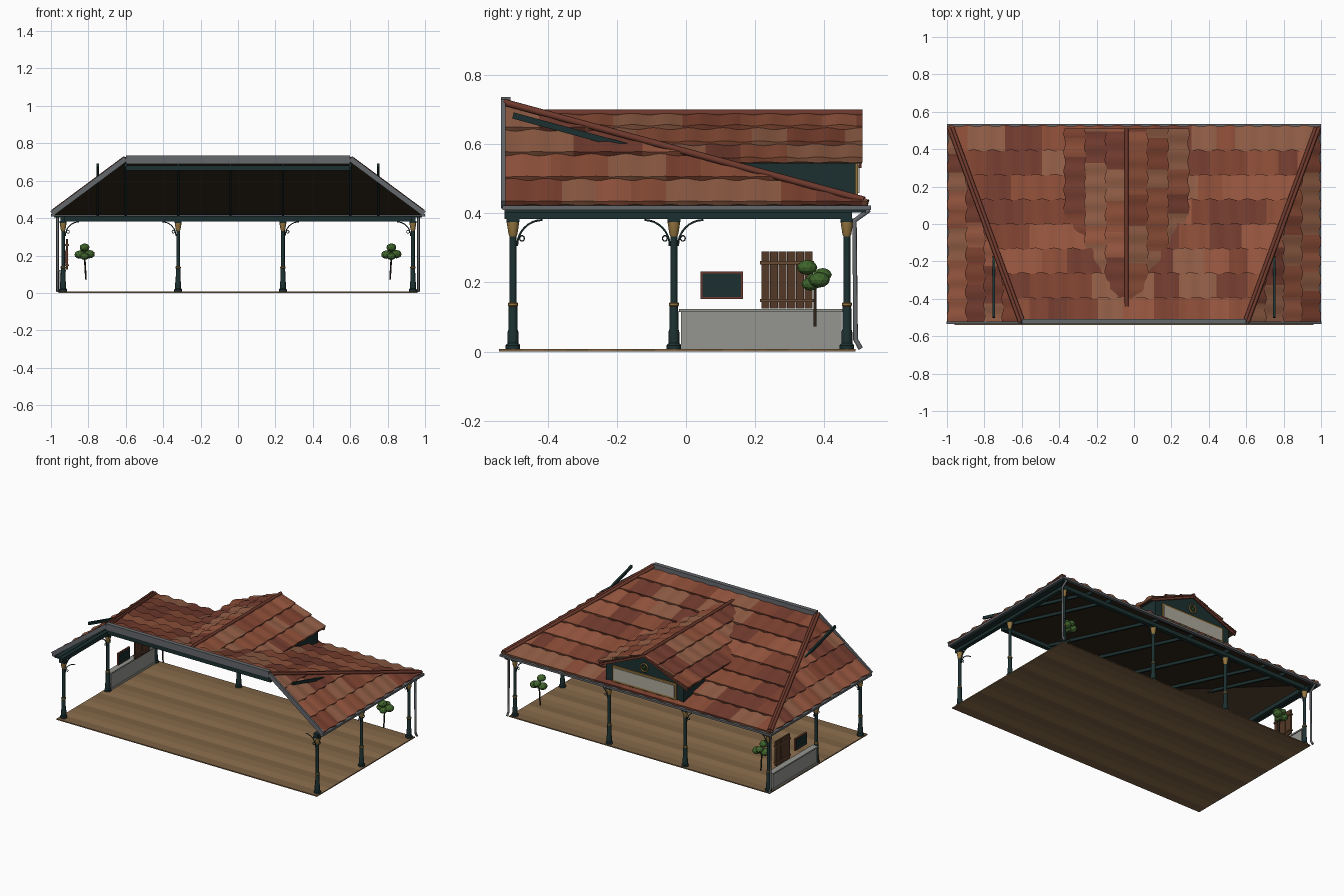
import bpy, bmesh, random
from math import sin, cos, pi
from mathutils import Vector as V, Matrix

if "Cube" in bpy.data.objects:
    bpy.data.objects.remove(bpy.data.objects["Cube"])

random.seed(4)

def mat(name, r, g, b):
    m = bpy.data.materials.new(name)
    m.diffuse_color = (r, g, b, 1)
    m.use_nodes = True
    m.node_tree.nodes["Principled BSDF"].inputs["Base Color"].default_value = m.diffuse_color
    return m

IRON = mat("dark_green_iron", .012, .03, .03)
GOLD = mat("brass", .30, .18, .05)
DARK = mat("ceiling_wood", .035, .022, .012)
STONE = mat("stone", .30, .30, .28)
ZINC = mat("zinc", .13, .14, .15)
CREAM = mat("sign_cream", .42, .40, .33)
LEAF = mat("leaf", .05, .13, .025)
BARK = mat("bark", .03, .018, .01)
RIDGE = mat("ridge_clay", .15, .04, .025)
BOARD = mat("board_brown", .085, .04, .02)
FLOOR = [mat("floor_%d" % i, .25 * k, .15 * k, .07 * k) for i, k in enumerate((.8, .95, 1.1))]
TILES = [mat("tile_%d" % i, *c) for i, c in enumerate(
    ((.21, .055, .03), (.26, .075, .038), (.31, .095, .05), (.17, .045, .028), (.28, .11, .06)))]

def finish(name, bm, mats, angle=None):
    me = bpy.data.meshes.new(name)
    bm.to_mesh(me)
    bm.free()
    ob = bpy.data.objects.new(name, me)
    bpy.context.collection.objects.link(ob)
    for m in mats:
        me.materials.append(m)
    if angle:
        bpy.ops.object.select_all(action='DESELECT')
        ob.select_set(True)
        bpy.context.view_layer.objects.active = ob
        bpy.ops.object.shade_smooth_by_angle(angle=angle)
    return ob

def box(name, x, y, z, m):
    bm = bmesh.new()
    bmesh.ops.create_cube(bm, size=1)
    for v in bm.verts:
        v.co = [(r[0] + r[1]) / 2 + c * (r[1] - r[0]) for c, r in zip(v.co, (x, y, z))]
    return finish(name, bm, [m])

def beam(name, a, b, w, h, m):
    """Rectangular bar from a to b."""
    a, b = V(a), V(b)
    d = (b - a).normalized()
    side = V((0, 0, 1)).cross(d).normalized()
    up = d.cross(side)
    rot = Matrix((d, side, up)).transposed()
    bm = bmesh.new()
    bmesh.ops.create_cube(bm, size=1)
    for v in bm.verts:
        v.co = (a + b) / 2 + rot @ V((v.co.x * (b - a).length, v.co.y * w, v.co.z * h))
    return finish(name, bm, [m])

def tube(name, pts, r, m, closed=False):
    cu = bpy.data.curves.new(name, 'CURVE')
    cu.dimensions = '3D'
    cu.bevel_depth, cu.bevel_resolution, cu.use_fill_caps = r, 2, True
    sp = cu.splines.new('POLY')
    sp.points.add(len(pts) - 1)
    for p, q in zip(sp.points, pts):
        p.co = (*q, 1)
    sp.use_cyclic_u = closed
    cu.materials.append(m)
    ob = bpy.data.objects.new(name, cu)
    bpy.context.collection.objects.link(ob)

def lathe(name, x, y, profile, m, n=12):
    bm = bmesh.new()
    rings = [[bm.verts.new((x + r * cos(2 * pi * i / n), y + r * sin(2 * pi * i / n), z))
              for i in range(n)] for r, z in profile]
    for a, b in zip(rings, rings[1:]):
        for i in range(n):
            bm.faces.new((a[i], a[(i + 1) % n], b[(i + 1) % n], b[i]))
    bm.faces.new(rings[0][::-1])
    bm.faces.new(rings[-1])
    finish(name, bm, [m], .6)

def sheet(name, pts, m):
    bm = bmesh.new()
    bm.faces.new([bm.verts.new(p) for p in pts])
    finish(name, bm, [m])

def tiled(name, o, u, v, length, rows, clips):
    """Overlapping rows of wavy tiles, cut back to the clip planes."""
    o, u, v = V(o), V(u), V(v)
    n = u.cross(v).normalized()
    n = n if n.z > 0 else -n
    h, d = v.length / rows, v.normalized()
    seg = round(length / .0167)
    bm = bmesh.new()
    for r in range(rows):
        strip, left, mi = [], 0, 0
        for i in range(seg + 1):
            a = length * i / seg
            w = .004 * sin(2 * pi * a / .1 + r * 2)
            p = o + u * a
            top, low = max(0, r * h - .01), (r + 1) * h
            strip.append([bm.verts.new(p + d * t + n * q) for t, q in
                          ((top, .004 + w * .6), (low + w - .004, .015 + w), (low + w - .004, 0))])
        for a, b in zip(strip, strip[1:]):
            if left == 0:
                left, mi = random.choice((6, 8, 10, 12)), random.randrange(len(TILES))
            left -= 1
            for k in (0, 1):
                f = bm.faces.new((a[k], b[k], b[k + 1], a[k + 1]))
                f.material_index = mi
    for co, no in clips:
        bmesh.ops.bisect_plane(bm, geom=bm.verts[:] + bm.edges[:] + bm.faces[:],
                               plane_co=co, plane_no=no, clear_outer=True)
    finish(name, bm, TILES, .6)

# key roof heights and lines
YF, YB, ZT, ZE, XR, XE = -.525, .525, .705, .42, .6, .99
def roof_z(y):
    return ZT + (ZE - ZT) * (y - YF) / (YB - YF)
hip = V((YB - YF, -(XE - XR), 0))

# plank floor
for i in range(16):
    y = -.54 + i * 1.03 / 16
    box("floor_plank", (-.96, .96), (y, y + 1.03 / 16), (0, .007), FLOOR[i * 2 % 3])

# main half-hipped roof
tiled("main_roof_tiles", (-XE, YF, ZT), (1, 0, 0), (0, YB - YF, ZE - ZT), 2 * XE, 8,
      [((s * XR, YF, 0), (s * hip.x, hip.y, 0)) for s in (-1, 1)])
sheet("main_roof_ceiling", [(-XR, YF, ZT - .006), (XR, YF, ZT - .006),
                            (XE, YB, ZE - .006), (-XE, YB, ZE - .006)], DARK)
for s in (-1, 1):
    tiled("side_roof_tiles", (s * XR, YF, ZT), (0, 1, 0), (s * (XE - XR), 0, ZE - ZT), YB - YF, 4,
          [((s * XR, YF, 0), (-s * hip.x, -hip.y, 0))])
    sheet("side_roof_ceiling", [(s * XR, YF, ZT - .006), (s * XE, YF, ZE - .006),
                                (s * XE, YB, ZE - .006)], DARK)
    for k in (-.009, .009):
        tube("hip_cap", [(s * XR + k, YF, ZT + .015), (s * (XE - .01) + k, YB - .01, ZE + .018)], .01, RIDGE)
    beam("verge_flashing", (s * XR, -.528, ZT + .012), (s * .995, -.528, ZE + .004), .012, .028, ZINC)
    # gutters, side beams and downpipes
    box("side_gutter", sorted((s * .98, s)), (-.53, .535), (.409, .422), ZINC)
    box("side_beam", sorted((s * .925, s * .95)), (-.525, .48), (.383, .41), IRON)
    box("side_fascia", sorted((s * .95, s * .985)), (-.525, .52), (.402, .412), IRON)
    tube("downpipe", [(s * .965, .53, .41), (s * .965, .487, .378), (s * .965, .49, .035),
                      (s * .965, .505, .008)], .007, ZINC)
box("ridge_flashing", (-XR, XR), (-.535, -.507), (.69, .735), ZINC)
box("ridge_beam", (-XR, XR), (-.515, -.49), (.655, .68), IRON)
box("back_beam", (-.95, .95), (.453, .478), (.383, .41), IRON)
box("back_gutter", (-1, 1), (.515, .535), (.409, .422), ZINC)

# rafters, the outer ones stick out through the side slopes
for x in (-.75, -.6, -.32, -.04, .24, .6, .75):
    beam("rafter", (x, -.5, roof_z(-.5) - .016), (x, .5, roof_z(.5) - .016), .012, .018, IRON)

# iron posts: brackets point along the listed directions
posts = []
for s in (-1, 1):
    posts += [(s * .935, -.5, [(-s, 0), (0, 1)]), (s * .935, -.035, [(0, 1), (0, -1)]),
              (s * .935, .465, [(-s, 0)])]
posts += [(-.32, .465, [(-1, 0)]), (.24, .465, [(1, 0)])]
for x, y, dirs in posts:
    lathe("post_shaft", x, y, [(.021, .006), (.021, .018), (.016, .024), (.016, .055), (.013, .065),
                               (.0125, .13), (.010, .145), (.010, .34)], IRON)
    lathe("post_collar", x, y, [(.012, .13), (.0145, .133), (.0145, .139), (.012, .142)], GOLD)
    lathe("post_capital", x, y, [(.010, .332), (.013, .34), (.018, .372), (.018, .376)], GOLD)
    box("post_head", (x - .019, x + .019), (y - .019, y + .019), (.374, .385), IRON)
    for dx, dy in dirs:
        def at(t, z):
            return (x + dx * t, y + dy * t, z)
        tube("bracket_arc", [at(.085 - .073 * cos(i * pi / 16), .305 + .075 * sin(i * pi / 16))
                             for i in range(9)], .0028, IRON)
        tube("bracket_ring", [at(.026 + .007 * cos(i * pi / 5), .327 + .008 * sin(i * pi / 5))
                              for i in range(10)], .0018, IRON, True)

# dormer
DX, DZ = -.04, .685
under = [((0, 0, roof_z(0) - .005), (0, ZE - ZT, -(YB - YF)))]
for s in (-1, 1):
    tiled("dormer_roof_tiles", (DX, -.48, DZ), (0, 1, 0), (s * .33, 0, -.14), .99, 3, under)
    sheet("dormer_soffit", [(DX, -.4, DZ - .004), (DX, .508, DZ - .004),
                            (DX + s * .325, .508, .543), (DX + s * .325, .1, .543)], DARK)
    xw = DX + s * .285
    sheet("dormer_side_wall", [(xw, .49, .42), (xw, .49, .56), (xw, .03, .56)], IRON)
    beam("dormer_bargeboard", (DX, .503, DZ - .008), (DX + s * .325, .503, .537), .008, .016, RIDGE)
sheet("dormer_gable_wall", [(DX - .285, .49, .42), (DX + .285, .49, .42), (DX + .285, .49, .56),
                            (DX, .49, .68), (DX - .285, .49, .56)], IRON)
tube("dormer_ridge_cap", [(DX, -.44, DZ + .003), (DX, .51, DZ + .003)], .011, RIDGE)
box("sign_frame", (DX - .235, DX + .235), (.488, .497), (.445, .552), GOLD)
box("sign_panel", (DX - .222, DX + .222), (.49, .501), (.458, .539), CREAM)
tube("gable_ring", [(DX + .026 * cos(i * pi / 8), .497, .598 + .026 * sin(i * pi / 8))
                    for i in range(16)], .005, GOLD, True)
lathe("gable_boss", DX, .497, [(.004, .585), (.011, .598), (.004, .611)], LEAF, 8)

# low wall with coping on the left side
box("low_wall", (-.955, -.925), (-.015, .45), (.007, .115), STONE)
box("wall_coping", (-.96, -.92), (-.02, .455), (.114, .123), STONE)
box("wall_plinth", (-.958, -.922), (-.017, .452), (.007, .02), STONE)

# notice board and plank shutter above the wall
box("notice_frame", (-.922, -.910), (.042, .165), (.152, .231), RIDGE)
box("notice_panel", (-.924, -.908), (.048, .159), (.158, .225), IRON)
for z in (.178, .203):
    box("notice_rail", (-.926, -.906), (.05, .157), (z, z + .003), IRON)
for i in range(6):
    y = .218 + i * .0248
    box("shutter_plank", (-.920, -.910), (y, y + .0235), (.125, .289), BOARD)
for z in (.143, .252):
    box("shutter_batten", (-.924, -.904), (.214, .37), (z, z + .009), mat("batten", .14, .07, .035))

# small plants
for s in (-1, 1):
    tube("plant_stem", [(s * .813, .373, .072), (s * .82, .373, .19)], .0045, BARK)
    bm = bmesh.new()
    for dx, y, z, r in ((0, .35, .243, .027), (-.027, .375, .205, .028), (.027, .385, .207, .028),
                        (0, .395, .222, .024), (0, .36, .195, .024)):
        bmesh.ops.create_icosphere(bm, subdivisions=2, radius=r,
                                   matrix=Matrix.Translation((s * .82 + dx, y, z)) @ Matrix.Diagonal((1, 1.1, .8, 1)))
    finish("plant_foliage", bm, [LEAF])
